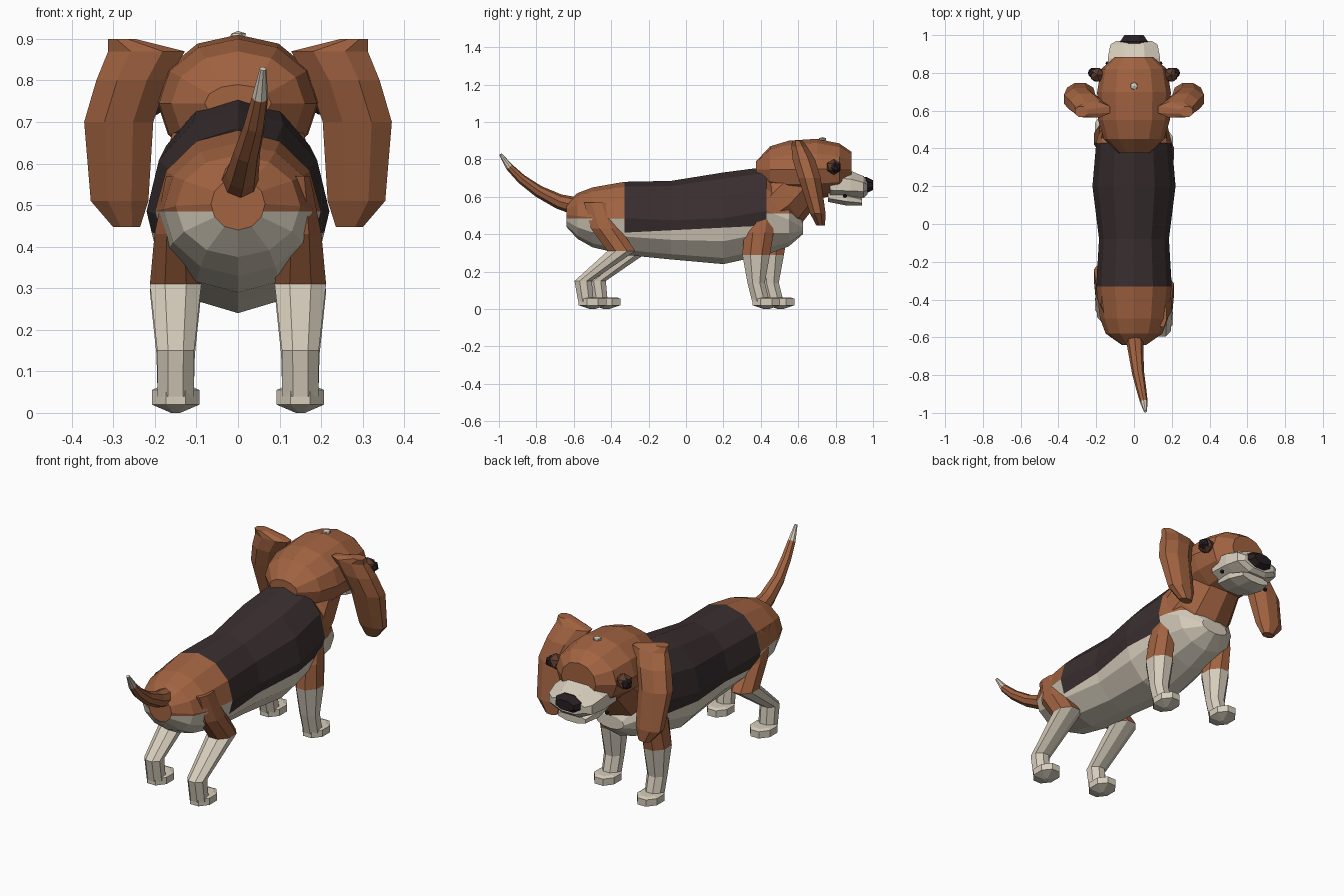
import bpy, bmesh
from math import sin, cos, pi
from mathutils import Vector

cube = bpy.data.objects.get("Cube")
if cube:
    bpy.data.objects.remove(cube)


def material(name, rgb):
    m = bpy.data.materials.new(name)
    m.use_nodes = True
    m.diffuse_color = (*rgb, 1)
    m.node_tree.nodes["Principled BSDF"].inputs["Base Color"].default_value = (*rgb, 1)
    return m


TAN = material("tan fur", (0.36, 0.125, 0.053))
WHITE = material("white fur", (0.67, 0.61, 0.50))
BLACK = material("dark saddle fur", (0.042, 0.028, 0.029))
NOSE = material("nose black", (0.02, 0.013, 0.016))
LID = material("eyelid brown", (0.11, 0.045, 0.027))


def ring(center, across, other, n, phase=0.0):
    c, u, v = Vector(center), Vector(across), Vector(other)
    return [c + u * sin(2 * pi * (i + phase) / n) + v * cos(2 * pi * (i + phase) / n)
            for i in range(n)]


def loft(rings):
    """Skin a stack of equal rings and cap both ends."""
    bm = bmesh.new()
    rows = [[bm.verts.new(p) for p in r] for r in rings]
    n = len(rows[0])
    for a, b in zip(rows, rows[1:]):
        for i in range(n):
            j = (i + 1) % n
            bm.faces.new((a[i], a[j], b[j], b[i]))
    bm.faces.new(rows[0])
    bm.faces.new(rows[-1])
    bmesh.ops.recalc_face_normals(bm, faces=bm.faces)
    return bm


def along_y(sections, n, phase=0.0):
    """Sections are (y, bottom, top, half width)."""
    return loft([ring((0, y, (lo + hi) / 2), (w, 0, 0), (0, 0, (hi - lo) / 2), n, phase)
                 for y, lo, hi, w in sections])


def along_z(sections, n, phase=0.0):
    """Sections are (x, y, z, half width, half depth)."""
    return loft([ring((x, y, z), (w, 0, 0), (0, d, 0), n, phase)
                 for x, y, z, w, d in sections])


def cut(bm, point, normal, test=lambda c: True):
    faces = [f for f in bm.faces if test(f.calc_center_median())]
    geom = faces + list({e for f in faces for e in f.edges}) + list({v for f in faces for v in f.verts})
    bmesh.ops.bisect_plane(bm, geom=geom, plane_co=point, plane_no=normal)


def finish(name, bm, mats, rule=None):
    if rule:
        for f in bm.faces:
            f.material_index = rule(f.calc_center_median())
    mesh = bpy.data.meshes.new(name)
    bm.to_mesh(mesh)
    bm.free()
    for m in mats:
        mesh.materials.append(m)
    ob = bpy.data.objects.new(name, mesh)
    bpy.context.collection.objects.link(ob)
    return ob


def ball(name, center, radius, mat, scale=(1, 1, 1), detail=1):
    bm = bmesh.new()
    bmesh.ops.create_icosphere(bm, subdivisions=detail, radius=radius)
    bmesh.ops.scale(bm, vec=scale, verts=bm.verts)
    bmesh.ops.translate(bm, vec=center, verts=bm.verts)
    return finish(name, bm, [mat])


# Torso with dark saddle, tan rump and white underside
REAR, FRONT = -0.33, 0.43
torso = along_y([(-0.64, 0.44, 0.565, 0.065), (-0.58, 0.375, 0.62, 0.15),
                 (-0.5, 0.33, 0.65, 0.18), (REAR, 0.29, 0.68, 0.2),
                 (-0.08, 0.265, 0.685, 0.185), (0.2, 0.24, 0.73, 0.22),
                 (FRONT, 0.29, 0.76, 0.2), (0.55, 0.335, 0.62, 0.17),
                 (0.625, 0.4, 0.47, 0.08)], 12)


def in_saddle(c):
    return REAR < c.y < FRONT


cut(torso, (0, 0, 0.425), (0, -0.05, 1), in_saddle)
cut(torso, (0, 0, 0.485), (0, 0, 1), lambda c: -0.635 < c.y < REAR)
cut(torso, (0, 0, 0.51), (0, 0, 1), lambda c: c.y > FRONT)


def torso_colour(c):
    if in_saddle(c):
        return 2 if c.z > 0.425 + 0.05 * c.y else 1
    if c.y < -0.635:
        return 0
    return 0 if c.z > (0.485 if c.y < 0 else 0.51) else 1


finish("torso", torso, [TAN, WHITE, BLACK], torso_colour)

# Neck
finish("neck", loft([ring((0, 0.46, 0.55), (0.185, 0, 0), (0, -0.06, 0.14), 10),
                     ring((0, 0.52, 0.6), (0.175, 0, 0), (0, -0.1, 0.14), 10),
                     ring((0, 0.62, 0.7), (0.15, 0, 0), (0, -0.11, 0.1), 10)]), [TAN])

# Head, muzzle, jaw and nose
finish("head", along_y([(0.375, 0.7, 0.79, 0.08), (0.45, 0.62, 0.87, 0.16),
                        (0.55, 0.59, 0.9, 0.19), (0.7, 0.59, 0.91, 0.195),
                        (0.82, 0.61, 0.885, 0.175), (0.885, 0.66, 0.84, 0.1)], 12), [TAN])
finish("muzzle", along_y([(0.77, 0.58, 0.76, 0.15), (0.88, 0.58, 0.745, 0.15),
                          (0.95, 0.59, 0.715, 0.135), (0.97, 0.61, 0.69, 0.1)], 8, 0.5), [WHITE])
finish("jaw", along_y([(0.76, 0.57, 0.64, 0.1), (0.86, 0.55, 0.63, 0.11),
                       (0.94, 0.552, 0.6, 0.085)], 8, 0.5), [WHITE])
finish("nose", along_y([(0.94, 0.62, 0.705, 0.065), (0.965, 0.615, 0.71, 0.08),
                        (1.0, 0.635, 0.69, 0.055)], 8, 0.5), [NOSE])
ball("forehead_spot", (0, 0.73, 0.908), 0.022, WHITE, (1, 1, 0.5))

# Paired ears, eyes, whisker dots and legs
FRONT_LEG = [(0.42, 0.53, 0.035, 0.05), (0.39, 0.41, 0.055, 0.085), (0.375, 0.29, 0.067, 0.08),
             (0.375, 0.14, 0.05, 0.05), (0.4, 0.04, 0.047, 0.05)]
HIND_LEG = [(-0.48, 0.57, 0.025, 0.07), (-0.43, 0.43, 0.055, 0.085), (-0.345, 0.31, 0.067, 0.08),
            (-0.55, 0.15, 0.048, 0.05), (-0.535, 0.04, 0.047, 0.045)]

for side, label in ((1, "left"), (-1, "right")):
    ear = along_z([(side * x, y, z, w, d) for x, y, z, w, d in (
        (0.28, 0.595, 0.9, 0.035, 0.03), (0.22, 0.605, 0.87, 0.1, 0.045),
        (0.255, 0.63, 0.8, 0.093, 0.065), (0.287, 0.66, 0.7, 0.09, 0.065),
        (0.285, 0.705, 0.51, 0.075, 0.045), (0.268, 0.72, 0.447, 0.035, 0.025))], 8, 0.5)
    finish(label + "_ear", ear, [TAN])
    ball(label + "_eyelid", (side * 0.195, 0.79, 0.76), 0.043, LID)
    ball(label + "_eye", (side * 0.217, 0.8, 0.757), 0.03, NOSE)
    ball(label + "_whisker_dot", (side * 0.14, 0.85, 0.605), 0.012, NOSE)

    step = 0 if side > 0 else 0.075
    for kind, leg, toe in (("front", FRONT_LEG, 0.43), ("hind", HIND_LEG, -0.5)):
        knee = leg[2][1]
        bm = along_z([(side * 0.15, y + step, z, w, d) for y, z, w, d in leg], 8, 0.5)
        finish(f"{label}_{kind}_leg", bm, [TAN, WHITE], lambda c: 0 if c.z > knee else 1)
        foot = along_z([(side * 0.15, toe + step, z, w, d) for z, w, d in
                        ((0, 0.012, 0.015), (0.02, 0.062, 0.08),
                         (0.055, 0.062, 0.08), (0.062, 0.045, 0.06))], 8, 0.5)
        finish(f"{label}_{kind}_foot", foot, [WHITE])

# Tail curving up to a white tip
path = [(0, -0.57, 0.545, 0.05), (0.01, -0.68, 0.575, 0.04), (0.022, -0.79, 0.63, 0.032),
        (0.04, -0.88, 0.695, 0.026), (0.053, -0.945, 0.76, 0.02), (0.06, -0.992, 0.828, 0.008)]
rings = []
for i, (x, y, z, r) in enumerate(path):
    a, b = path[max(i - 1, 0)], path[min(i + 1, len(path) - 1)]
    along = (Vector(b[:3]) - Vector(a[:3])).normalized()
    u = along.cross(Vector((0, 0, 1))).normalized()
    rings.append(ring((x, y, z), u * r, u.cross(along) * r, 8))
finish("tail", loft(rings), [TAN, WHITE], lambda c: 1 if c.y < -0.95 else 0)
